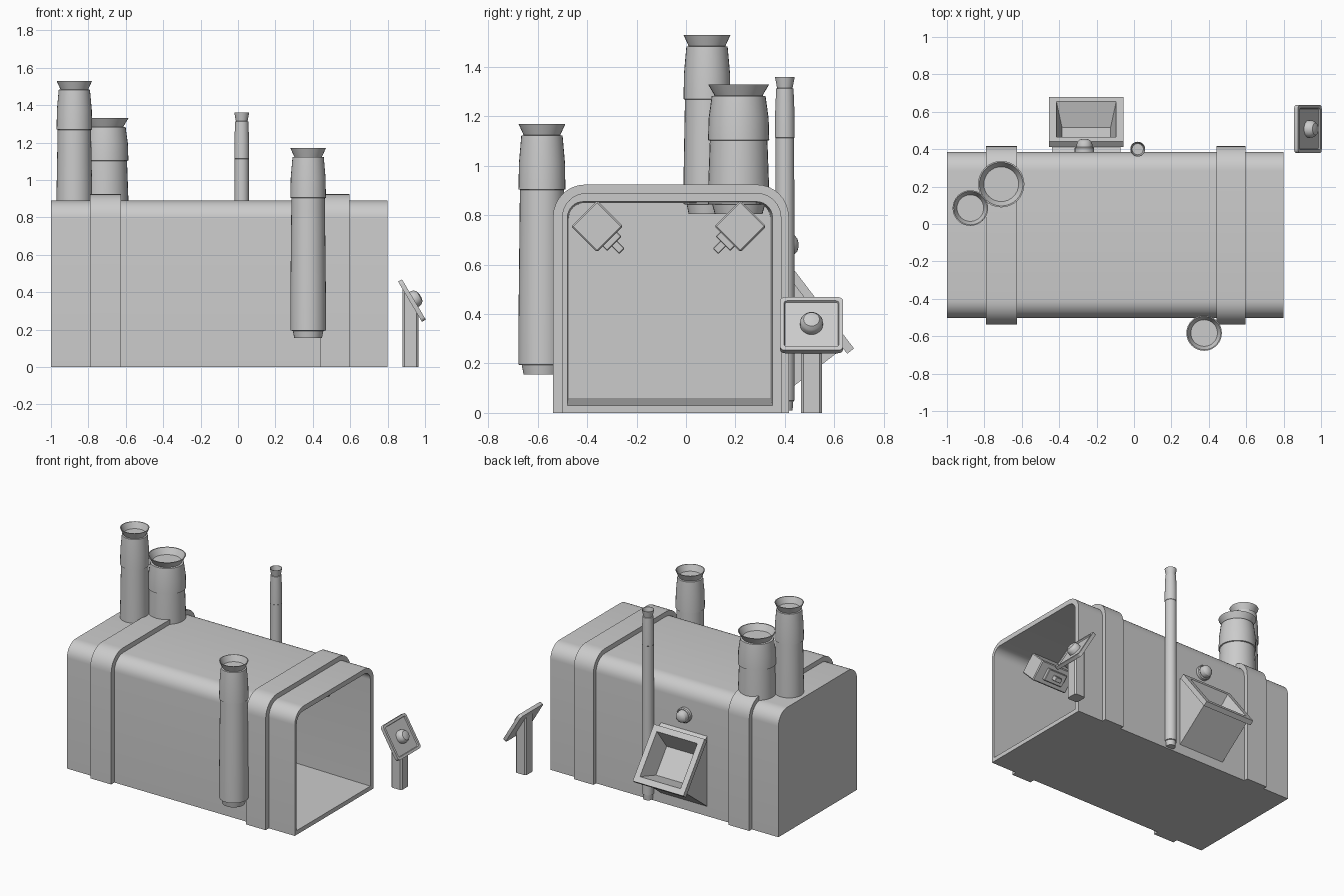
import bpy, bmesh
from math import sin, cos, pi, radians, atan2
from mathutils import Matrix, Vector

if "Cube" in bpy.data.objects:
    bpy.data.objects.remove(bpy.data.objects["Cube"])


def loft(name, rings, matrix=Matrix(), loop=False):
    """Skin a row of equal-length rings; cap the ends unless they loop."""
    bm = bmesh.new()
    vs = [[bm.verts.new(matrix @ Vector(p)) for p in r] for r in rings]
    n = len(vs[0])
    for a, b in zip(vs, vs[1:] + ([vs[0]] if loop else [])):
        for i in range(n):
            j = (i + 1) % n
            bm.faces.new((a[i], a[j], b[j], b[i]))
    if not loop:
        bm.faces.new(vs[0])
        bm.faces.new(vs[-1])
    bmesh.ops.recalc_face_normals(bm, faces=bm.faces)
    me = bpy.data.meshes.new(name)
    bm.to_mesh(me)
    bm.free()
    me.shade_smooth()
    me.set_sharp_from_angle(angle=radians(30))
    ob = bpy.data.objects.new(name, me)
    bpy.context.collection.objects.link(ob)
    return ob


def arch(x, y0, y1, z0, z1, r, n=8):
    """Cross-section with a flat base and rounded top corners."""
    pts = [(x, y0, z0), (x, y1, z0)]
    for cy, a0 in ((y1 - r, 0), (y0 + r, pi / 2)):
        for i in range(n + 1):
            a = a0 + pi / 2 * i / n
            pts.append((x, cy + r * cos(a), z1 - r + r * sin(a)))
    return pts


def round_rect(hx, hy, r, z, n=4):
    pts = []
    for k, (sx, sy) in enumerate(((1, 1), (-1, 1), (-1, -1), (1, -1))):
        for i in range(n + 1):
            a = pi / 2 * (k + i / n)
            pts.append((sx * (hx - r) + r * cos(a), sy * (hy - r) + r * sin(a), z))
    return pts


def lathe(name, profile, matrix, n=32):
    return loft(name, [[(r * cos(2 * pi * i / n), r * sin(2 * pi * i / n), z)
                        for i in range(n)] for r, z in profile], matrix)


def block(name, hx, hy, z0, z1, matrix, b=0.006):
    return loft(name, [round_rect(hx - b, hy - b, 0.002, z0, 1), round_rect(hx, hy, b, z0 + b, 1),
                       round_rect(hx, hy, b, z1 - b, 1), round_rect(hx - b, hy - b, 0.002, z1, 1)], matrix)


# hollow main housing, open at +x
loft("housing", [arch(-1, -.502, .386, 0, .89, .10), arch(.8, -.502, .386, 0, .89, .10),
                 arch(.8, -.48, .35, .03, .855, .065), arch(-.97, -.475, .342, .06, .85, .065)])

# raised bands around the housing
for name, x0, x1 in (("rear_band", -.79, -.625), ("front_band", .44, .595)):
    out, inn = (-.538, .416, 0, .924, .13), (-.498, .382, .003, .886, .10)
    loft(name, [arch(x0, *out), arch(x1, *out), arch(x1, *inn), arch(x0, *inn)], loop=True)

# exhaust pipes: x, y, radius, bottom, collar seam, top
for name, x, y, r, zb, zs, zt in (("tall_stack", -.875, .085, .095, .805, 1.268, 1.53),
                                  ("wide_stack", -.71, .213, .124, .805, 1.102, 1.33),
                                  ("thin_pipe", .02, .40, .04, .01, 1.113, 1.36),
                                  ("side_pipe", .375, -.583, .095, .155, .903, 1.17)):
    zn = zt - .048
    lathe(name, [(r * .78, zb), (r * .86, zb + .038), (r, zb + .04), (r, zb + .3 * (zs - zb)),
                 (r * .94, zs), (r, zs + .002), (r * .98, zs + .5 * (zn - zs)), (r * .88, zn),
                 (r * .78, zn + .002), (r, zt), (r * .94, zt), (r * .75, zn + .006)],
          Matrix.Translation((x, y, 0)))

# hopper tray on the back wall, its rim leaning outward
tilt = atan2(.795, .606)
hop = Matrix.Translation((-.255, .56, .418)) @ Matrix.Rotation(-tilt, 4, 'X')


def rim(hx, v0, v1, w):
    return [hop @ Vector(p) for p in ((-hx, v0, w), (hx, v0, w), (hx, v1, w), (-hx, v1, w))]


wall = [(-.438, .38, .575), (-.072, .38, .575), (-.072, .38, .065), (-.438, .38, .065)]
loft("hopper", [wall, rim(.183, -.18, .17, -.035), rim(.2, -.198, .198, -.035),
                rim(.2, -.198, .198, 0), rim(.16, -.157, .157, 0), rim(.13, -.1, .1, -.13)])

# push button above the hopper
knob = [(.042, .024), (.042, .04), (.037, .055), (.025, .065), (.01, .069)]
lathe("wall_button", [(.052, -.005), (.052, .02), (.046, .026)] + knob,
      Matrix.Translation((-.265, .386, .68)) @ Matrix.Rotation(-pi / 2, 4, 'X'), 24)

# control stand: post with slanted top
post = [(.88, .465), (.965, .465), (.965, .55), (.88, .55)]
b = .01
foot = []
for (x, y), (dx1, dy1), (dx2, dy2) in zip(post, ((0, b), (-b, 0), (0, -b), (b, 0)),
                                          ((b, 0), (0, b), (-b, 0), (0, -b))):
    foot += [(x + dx1, y + dy1), (x + dx2, y + dy2)]
loft("stand_post", [[(x, y, 0) for x, y in foot],
                    [(x, y, .355 - (x - .93) * 1.69) for x, y in foot]])

# tilted control panel with recessed face and button
pan = Matrix.Translation((.93, .508, .355)) @ Matrix.Rotation(atan2(.86, .51), 4, 'Y')
loft("control_panel", [round_rect(.125, .128, .02, -.012), round_rect(.125, .128, .02, .012),
                       round_rect(.108, .111, .012, .012), round_rect(.105, .108, .01, .003)], pan)
lathe("panel_button", [(.046, 0), (.046, .024), (.042, .034), (.032, .047), (.012, .052)], pan, 24)

# pair of inside lamps turned down toward the middle
for side, s in (("left", -1), ("right", 1)):
    m = Matrix.Translation((.43, -.07 + s * .29, .755)) @ Matrix.Rotation(s * radians(135), 4, 'X')
    block(side + "_lamp_body", .14, .074, -.074, .074, m)
    block(side + "_lamp_plate", .075, .042, .07, .1, m, .004)
    block(side + "_lamp_stem", .025, .016, .095, .142, m, .003)
